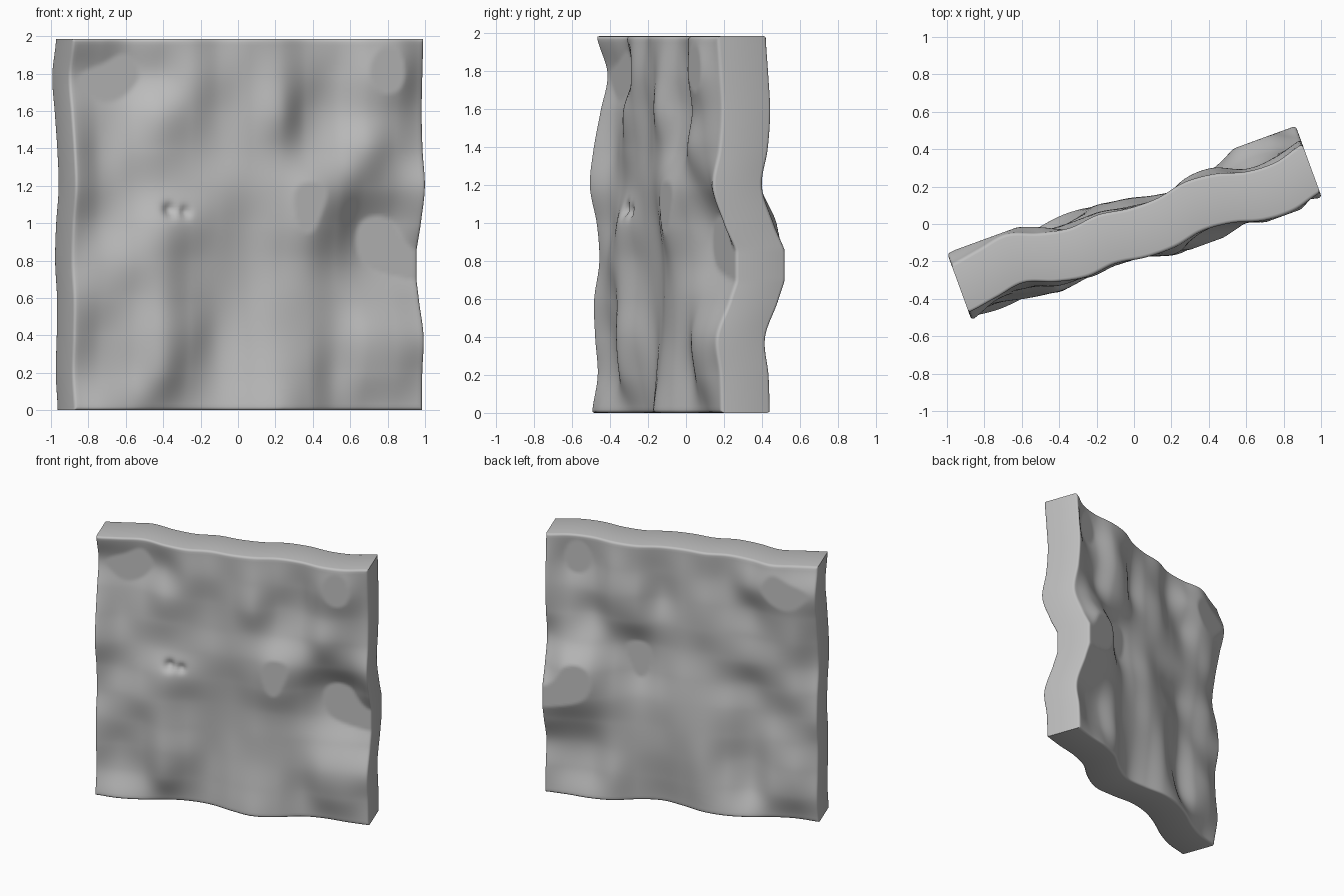
import bpy, bmesh, math
from mathutils import Vector

if "Cube" in bpy.data.objects:
    bpy.data.objects.remove(bpy.data.objects["Cube"])

HALF, HEIGHT, TURN = 0.992, 1.985, math.radians(20)
FRONT, BACK = -0.145, 0.133      # faces of the slab before waviness
LOW, HIGH, ROUND = -0.064, 0.087, 0.018   # caps on the waves, edge rounding

# Forward bulge in hundredths: rows top to bottom, columns left to right
WAVES = [
    [0, -2.5, -5, 0.5, 3.5, 2, 4.5, 4.5, 1.5, 3, 7.5, 8, 4],
    [-6, -7.5, -8, -3, 4, 3, 4, 6.5, 2, 1, 8.5, 10, 2.5],
    [-2, -5.5, -4, 2.5, 3, 1, 4, 8, 0, -0.5, 6, 6, 1.5],
    [2, -4, -2, 1, 1, 1, 3.5, 5, 2, 3, 8, 5, 3],
    [4, -1.5, -2, 0, 1.5, 3, 4, 7, 9.5, 7, 2, 2, 6.5],
    [0, -2.5, 1, 5.5, 4, 2, 1.5, 6, 9.5, 3, -6.5, -7.5, 0],
    [-1.5, 0, 3.5, 5, 1, -0.5, -0.5, 3, 5, 0, -6, -8.5, -8],
    [1.5, 0, 1, 5, 1, -2, -1, 3, 4, 1.5, 0.5, -1, -3],
    [1, -2.5, 0, 6, 2, -3, 0, 3.5, 4, 2, 6, 6, 4.5],
    [-0.5, -2, -1, 4, -1, -3, 2, 6, 5, 0, 4, 5, 2.5],
    [2.5, 4, 2, -2.5, -4.5, -2.5, 4, 8.8, 6, 0, -1, 1, 2],
]


def spline(values, t):
    """Smooth curve through evenly spaced values, t in 0..1."""
    n = len(values) - 1
    s = min(max(t, 0), 1) * n
    i = min(int(s), n - 1)
    f = s - i
    a, b, c, d = (values[min(max(i + k, 0), n)] for k in (-1, 0, 1, 2))
    return b + 0.5 * f * (c - a + f * (2*a - 5*b + 4*c - d + f * (3*(b - c) + d - a)))


def bulge(u, z):
    across = (u / HALF + 1) / 2
    h = spline([spline(row, across) for row in WAVES], 1 - z / HEIGHT) / 100
    return min(max(h, LOW), HIGH)


def stations(lo, hi, n):
    """Even spacing with extra lines close to both ends for the rounding."""
    near = [0, 0.002, 0.006, 0.011, ROUND]
    inner = [lo + ROUND + (hi - lo - 2 * ROUND) * i / n for i in range(1, n)]
    return [lo + d for d in near] + inner + [hi - d for d in reversed(near)]


def pits(u, z):
    """Two little dents on the front."""
    return sum(depth * math.exp(-((u - pu)**2 + (z - pz)**2) / r**2)
               for pu, pz, r, depth in ((-0.45, 1.07, 0.036, 0.035),
                                        (-0.365, 1.06, 0.03, 0.025)))


us, zs = stations(-HALF, HALF, 120), stations(0, HEIGHT, 120)
cu, su = math.cos(TURN), math.sin(TURN)
bm = bmesh.new()


def sheet(front):
    grid = []
    for z in zs:
        row = []
        for u in us:
            d = min(HALF - abs(u), z, HEIGHT - z)
            e = max(ROUND - d, 0)
            trim = ROUND - math.sqrt(max(ROUND**2 - e**2, 0))
            h = bulge(u, z)
            v = FRONT - h + trim + pits(u, z) if front else BACK - h - trim
            row.append(bm.verts.new(Vector((u * cu - v * su, u * su + v * cu, z))))
        grid.append(row)
    for j in range(len(zs) - 1):
        for i in range(len(us) - 1):
            bm.faces.new((grid[j][i], grid[j][i+1], grid[j+1][i+1], grid[j+1][i]))
    return grid


def rim(g):
    return (g[0] + [r[-1] for r in g[1:]] + g[-1][-2::-1]
            + [r[0] for r in g[-2:0:-1]])


# Front and back sheets joined around the rim
a, b = rim(sheet(True)), rim(sheet(False))
for i in range(len(a)):
    k = (i + 1) % len(a)
    bm.faces.new((a[i], b[i], b[k], a[k]))
bmesh.ops.recalc_face_normals(bm, faces=bm.faces)

mesh = bpy.data.meshes.new("wavy_slab")
bm.to_mesh(mesh)
bm.free()
slab = bpy.data.objects.new("wavy_slab", mesh)
bpy.context.collection.objects.link(slab)

grey = bpy.data.materials.new("stone grey")
grey.diffuse_color = (0.52, 0.52, 0.52, 1)
grey.use_nodes = True
grey.node_tree.nodes["Principled BSDF"].inputs["Base Color"].default_value = grey.diffuse_color
mesh.materials.append(grey)

bpy.context.view_layer.objects.active = slab
slab.select_set(True)
bpy.ops.object.shade_smooth_by_angle(angle=math.radians(40))
